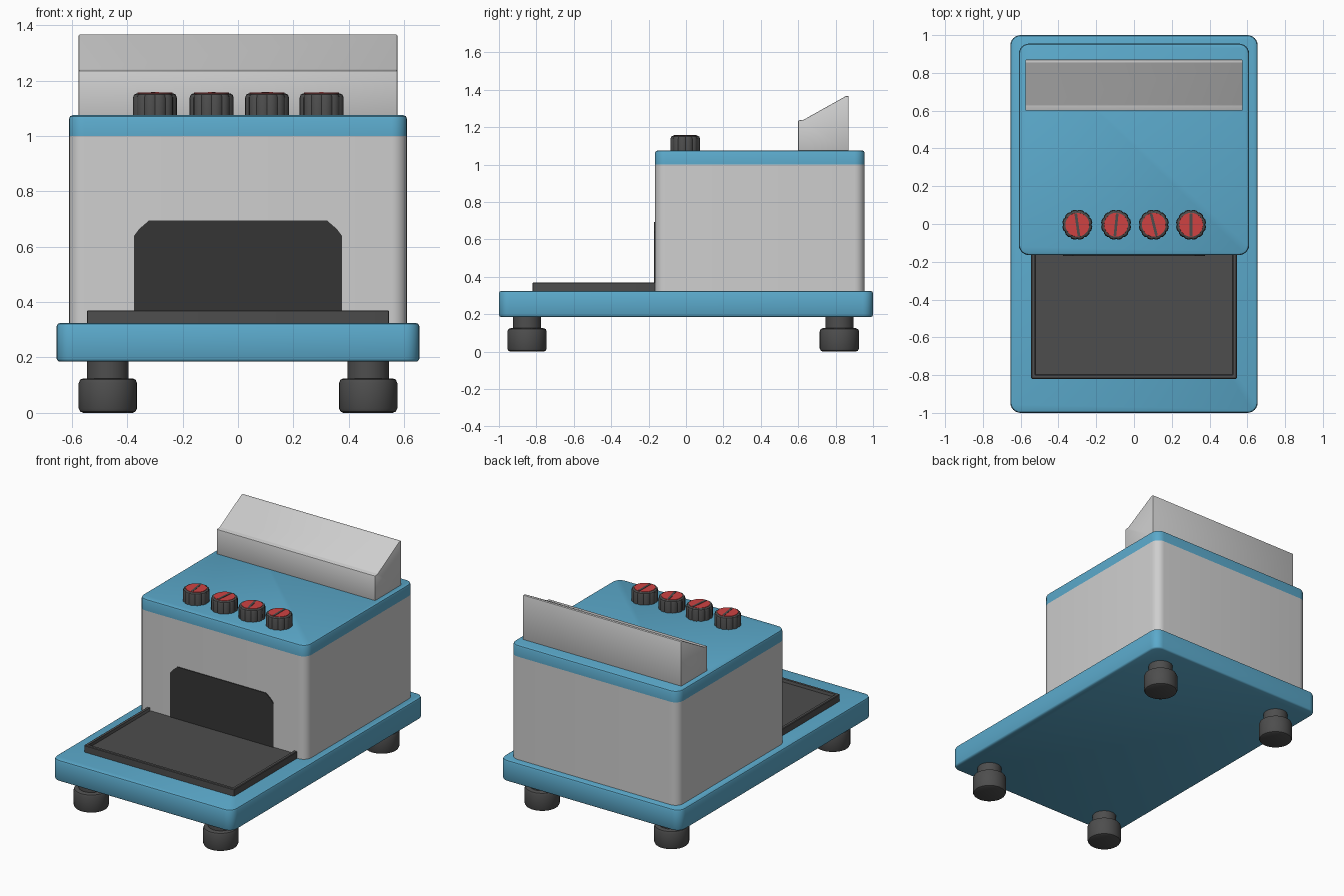
import bpy, bmesh, math

if "Cube" in bpy.data.objects:
    bpy.data.objects.remove(bpy.data.objects["Cube"])


def material(name, rgb):
    m = bpy.data.materials.new(name)
    m.diffuse_color = (*rgb, 1.0)
    m.use_nodes = True
    m.node_tree.nodes["Principled BSDF"].inputs["Base Color"].default_value = m.diffuse_color
    return m


BLUE = material("blue", (0.105, 0.40, 0.60))
GREY = material("light grey", (0.62, 0.62, 0.62))
DARK = material("dark grey", (0.075, 0.075, 0.075))
BLACK = material("opening black", (0.035, 0.035, 0.035))
RED = material("red", (0.62, 0.055, 0.055))


def finish(bm, name, mats, angle=35):
    bmesh.ops.recalc_face_normals(bm, faces=bm.faces)
    me = bpy.data.meshes.new(name)
    bm.to_mesh(me)
    bm.free()
    for m in mats:
        me.materials.append(m)
    ob = bpy.data.objects.new(name, me)
    bpy.context.collection.objects.link(ob)
    bpy.ops.object.select_all(action='DESELECT')
    ob.select_set(True)
    bpy.context.view_layer.objects.active = ob
    bpy.ops.object.shade_smooth_by_angle(angle=math.radians(angle))
    return ob


def loft(name, ring, levels, mats, angle=35):
    """Stack rings; levels are (z, inset, material index of the band above)."""
    bm = bmesh.new()
    rings = [[bm.verts.new((x, y, z)) for x, y in ring(i)] for z, i, _ in levels]
    for a, b, lv in zip(rings, rings[1:], levels):
        for k in range(len(a)):
            n = (k + 1) % len(a)
            bm.faces.new((a[k], a[n], b[n], b[k])).material_index = lv[2]
    bm.faces.new(rings[0]).material_index = levels[0][2]
    bm.faces.new(rings[-1]).material_index = levels[-1][2]
    return finish(bm, name, mats, angle)


def rounded_rect(hx, y0, y1, r, seg=6):
    def ring(i):
        rr, pts = max(r - i, 0.002), []
        for q, (cx, cy) in enumerate(((hx - i - rr, y1 - i - rr), (-hx + i + rr, y1 - i - rr),
                                      (-hx + i + rr, y0 + i + rr), (hx - i - rr, y0 + i + rr))):
            for s in range(seg + 1):
                a = math.pi / 2 * (q + s / seg)
                pts.append((cx + rr * math.cos(a), cy + rr * math.sin(a)))
        return pts
    return ring


def circle(cx, cy, r, n=32):
    return lambda i: [(cx + (r - i) * math.cos(2 * math.pi * k / n),
                       cy + (r - i) * math.sin(2 * math.pi * k / n)) for k in range(n)]


def extrude_profile(name, pts, vec, mat, bevel=0.0):
    bm = bmesh.new()
    f = bm.faces.new([bm.verts.new(p) for p in pts])
    g = bmesh.ops.extrude_face_region(bm, geom=[f])
    bmesh.ops.translate(bm, vec=vec, verts=[v for v in g["geom"] if isinstance(v, bmesh.types.BMVert)])
    if bevel:
        bmesh.ops.bevel(bm, geom=bm.edges[:], offset=bevel, segments=2, profile=0.5, affect='EDGES')
    return finish(bm, name, [mat])


# Base slab
loft("base", rounded_rect(0.655, -1.0, 1.0, 0.055),
     [(0.185, 0.01, 0), (0.189, 0.003, 0), (0.195, 0, 0), (0.312, 0, 0), (0.321, 0.004, 0), (0.325, 0.013, 0)],
     [BLUE])

# Oven body with blue lid band
loft("body", rounded_rect(0.61, -0.165, 0.955, 0.055),
     [(0.32, 0, 0), (1.0, 0, 1), (1.062, 0, 1), (1.071, 0.004, 1), (1.075, 0.013, 1)],
     [GREY, BLUE])

# Tray with raised rim, its back end sunk into the body
loft("tray", rounded_rect(0.545, -0.82, -0.13, 0.006, 2),
     [(0.32, 0, 0), (0.367, 0, 0), (0.37, 0.004, 0), (0.37, 0.02, 0), (0.352, 0.024, 0)], [DARK])

# Dark opening, a thin plate on the front
half = [(0.375, 0.33), (0.375, 0.64), (0.357, 0.664), (0.322, 0.694)]
outline = half + [(-x, z) for x, z in reversed(half)]
extrude_profile("opening", [(x, -0.164, z) for x, z in outline], (0, -0.006, 0), BLACK)

# Sloped back panel
side = [(0.60, 1.07), (0.60, 1.236), (0.628, 1.239), (0.855, 1.366), (0.87, 1.366), (0.87, 1.07)]
extrude_profile("back_panel", [(-0.575, y, z) for y, z in side], (1.15, 0, 0), GREY, 0.004)

# Knobs: ribbed dark body, red top and pointer
for n, (cx, turn) in enumerate(((-0.30, 8), (-0.095, -6), (0.105, 14), (0.302, 0)), 1):
    def ribbed(i, cx=cx):
        return [(cx + (0.08 - i - (0.005 if k % 4 == 0 else 0)) * math.cos(math.pi * k / 24),
                 (0.08 - i - (0.005 if k % 4 == 0 else 0)) * math.sin(math.pi * k / 24) - 0.004)
                for k in range(48)]
    loft(f"knob_{n}", ribbed,
         [(1.07, 0, 0), (1.138, 0, 0), (1.149, 0.004, 0), (1.154, 0.014, 0)], [DARK])
    loft(f"knob_top_{n}", circle(cx, -0.004, 0.064), [(1.15, 0, 0), (1.156, 0.001, 0)], [RED])
    bar = loft(f"knob_pointer_{n}", rounded_rect(0.007, -0.06, 0.06, 0.003, 2),
               [(1.15, 0, 0), (1.158, 0, 0)], [DARK])
    bar.location = (cx, -0.004, 0)
    bar.rotation_euler.z = math.radians(turn)

# Feet with necks
for sx in (-1, 1):
    for cy, end in ((-0.85, "front"), (0.82, "back")):
        loft(f"{end}_foot_{'left' if sx < 0 else 'right'}", circle(sx * 0.47, cy, 0.105),
             [(0, 0.016, 0), (0.005, 0.005, 0), (0.016, 0, 0), (0.108, 0, 0), (0.12, 0.005, 0),
              (0.125, 0.017, 0), (0.125, 0.03, 0), (0.19, 0.03, 0)], [DARK])
